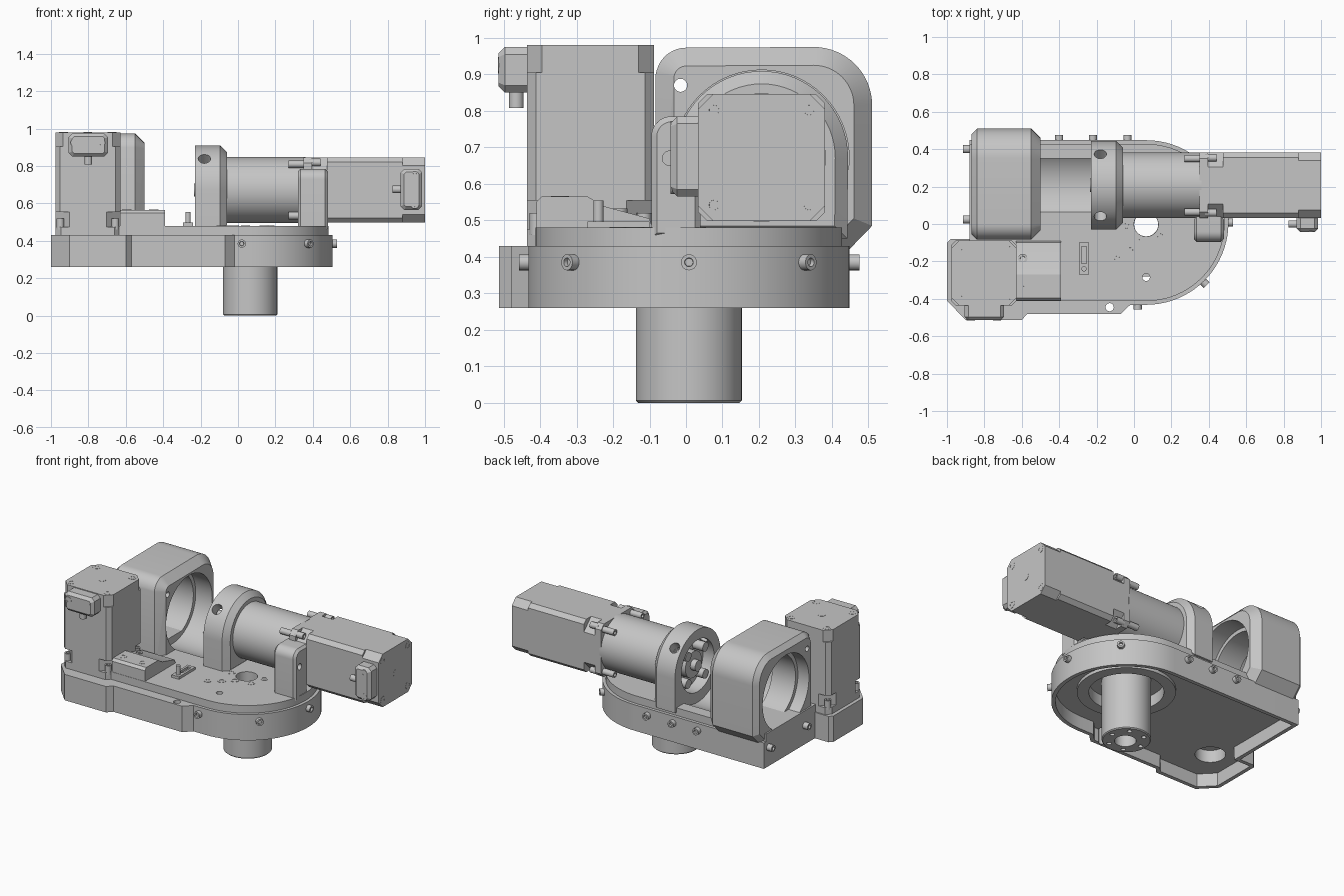
import bpy, bmesh, math
from mathutils import Vector

old = bpy.data.objects.get("Cube")
if old:
    bpy.data.objects.remove(old, do_unlink=True)

grey = bpy.data.materials.new("machined_grey")
grey.use_nodes = True
grey.diffuse_color = (0.56, 0.56, 0.56, 1)
grey.node_tree.nodes["Principled BSDF"].inputs["Base Color"].default_value = (0.56, 0.56, 0.56, 1)

ORDER = {"X": lambda u, v, w: (w, u, v), "Y": lambda u, v, w: (u, w, v), "Z": lambda u, v, w: (u, v, w)}


def finish(bm, name):
    bmesh.ops.recalc_face_normals(bm, faces=bm.faces)
    mesh = bpy.data.meshes.new(name)
    bm.to_mesh(mesh)
    bm.free()
    mesh.materials.append(grey)
    ob = bpy.data.objects.new(name, mesh)
    bpy.context.collection.objects.link(ob)
    return ob


def inset_cap(bm, face, width, push):
    """Inset one face evenly, then push the inner face by a vector."""
    bmesh.ops.inset_region(bm, faces=[face], thickness=width, use_even_offset=True)
    bmesh.ops.translate(bm, verts=face.verts[:], vec=push)


def prism(name, pts, axis, a, b, ca=0, cb=0, pocket=None):
    """Extrude a 2D profile from a to b, with end chamfers ca, cb or a pocket (wall, depth) at a."""
    put = ORDER[axis]
    bm = bmesh.new()
    low = [bm.verts.new(put(u, v, a + ca)) for u, v in pts]
    high = [bm.verts.new(put(u, v, b - cb)) for u, v in pts]
    f0, f1 = bm.faces.new(low[::-1]), bm.faces.new(high)
    for i in range(len(pts)):
        j = (i + 1) % len(pts)
        bm.faces.new((low[i], low[j], high[j], high[i]))
    bmesh.ops.recalc_face_normals(bm, faces=bm.faces)
    if ca:
        inset_cap(bm, f0, ca, put(0, 0, -ca))
    if cb:
        inset_cap(bm, f1, cb, put(0, 0, cb))
    if pocket:
        inset_cap(bm, f0, pocket[0], (0, 0, 0))
        inset_cap(bm, f0, 0.001, put(0, 0, pocket[1]))
    return finish(bm, name)


def rect(u0, u1, v0, v1, c=0):
    """Rectangle with cut corners."""
    if not c:
        return [(u0, v0), (u1, v0), (u1, v1), (u0, v1)]
    return [(u0 + c, v0), (u1 - c, v0), (u1, v0 + c), (u1, v1 - c),
            (u1 - c, v1), (u0 + c, v1), (u0, v1 - c), (u0, v0 + c)]


def arc(u, v, r, a0, a1, n=24):
    angles = [math.radians(a0 + (a1 - a0) * i / n) for i in range(n + 1)]
    return [(u + r * math.cos(t), v + r * math.sin(t)) for t in angles]


def cyl(name, axis, u, v, r, a, b, n=48, ca=0, cb=0):
    return prism(name, arc(u, v, r, 0, 360, n)[:-1], axis, a, b, ca, cb)


def screw(name, pos, direction, r=0.022, length=0.05):
    """Socket head screw whose head starts at pos and points along direction."""
    bm = bmesh.new()
    bmesh.ops.create_cone(bm, cap_ends=True, segments=18, radius1=r, radius2=r, depth=length)
    top = max(bm.faces, key=lambda f: f.calc_center_median().z)
    inset_cap(bm, top, r * 0.45, (0, 0, 0))
    inset_cap(bm, top, r * 0.05, (0, 0, -0.012))
    ob = finish(bm, name)
    d = Vector(direction).normalized()
    ob.rotation_euler = d.to_track_quat("Z", "Y").to_euler()
    ob.location = Vector(pos) + d * length / 2
    return ob


def cut(ob, *cutters):
    for c in cutters:
        c.hide_render = True
        m = ob.modifiers.new("cut", "BOOLEAN")
        m.object, m.operation, m.solver = c, "DIFFERENCE", "EXACT"
        bpy.context.view_layer.objects.active = ob
        bpy.ops.object.modifier_apply(modifier=m.name)
        bpy.data.objects.remove(c, do_unlink=True)


AY, AZ = 0.207, 0.672      # horizontal motor axis
SX, SY = 0.065, 0.008      # output shaft axis
MX, MY = -0.803, -0.262    # upright motor axis

# Hollow base with rounded end and stepped front
outline = arc(SX, SY, 0.44, -90, 90, 40) + [(-0.88, 0.448), (-0.88, -0.08), (-0.98, -0.08), (-1, -0.1),
    (-1, -0.41), (-0.9, -0.513), (-0.6, -0.513), (-0.57, -0.48), (-0.07, -0.48), (-0.02, -0.432)]
base = prism("base_tray", outline, "Z", 0.26, 0.43, pocket=(0.025, 0.085))
deck = prism("deck_plate", arc(SX, SY, 0.42, -90, 90, 40) + [(-0.88, 0.428), (-0.88, -0.412)], "Z", 0.425, 0.48)
for part in (base, deck):
    cut(part, cyl("center_cutter", "Z", SX, SY - 0.01, 0.065, 0.2, 0.6),
        cyl("pin_cutter", "Z", 0.065, -0.285, 0.02, 0.2, 0.6, 20))
cut(base, cyl("mount_cutter", "Z", -0.13, -0.445, 0.022, 0.2, 0.6, 20),
    cyl("motor_pocket_cutter", "Z", MX, MY, 0.09, 0.2, 0.425),
    cyl("bearing_cutter", "Z", SX, SY, 0.22, 0.2, 0.4, 64))

# Output shaft and bearing ring under the base
shaft = cyl("output_shaft", "Z", SX, SY, 0.145, 0, 0.41, 64, ca=0.006)
cut(shaft, cyl("shaft_bore", "Z", SX, SY - 0.01, 0.064, -0.1, 0.6))
for u, v in arc(SX, SY, 0.108, 0, 360, 6)[:-1]:
    cut(shaft, cyl("bolt_bore", "Z", u, v, 0.014, -0.1, 0.05, 16))
ring = cyl("bearing_ring", "Z", SX, SY, 0.29, 0.325, 0.36, 64)
cut(ring, cyl("ring_bore", "Z", SX, SY, 0.22, 0.3, 0.4, 64))

# Large bored support on the end
profile = [(-0.083, 0.36), (-0.083, 0.9)] + arc(0.0, 0.89, 0.083, 165, 90, 8) + \
    arc(0.35, 0.815, 0.16, 90, 0, 16) + [(0.51, 0.485), (0.447, 0.42), (0.44, 0.36)]
support = prism("bored_support", profile, "X", -0.87, -0.5, 0.03, 0.05)
cut(support, cyl("bore", "X", AY, AZ, 0.215, -1, -0.4, 64), cyl("bore_outer", "X", AY, AZ, 0.24, -1, -0.79, 64),
    cyl("bore_inner", "X", AY, AZ, 0.24, -0.62, -0.4, 64), cyl("side_hole", "X", -0.015, 0.87, 0.018, -1, -0.4, 20))
cut(deck, cyl("trough_cutter", "X", AY, AZ, 0.24, -0.62, -0.23, 64))

# Arched collar holding the gearhead, with two angled bolt holes
arch = [(-0.028, 0.45)] + arc(AY, AZ, 0.237, 180, 0, 32) + [(0.442, 0.45)]
collar = prism("gearhead_collar", arch, "X", -0.23, -0.06, 0, 0.035)
cut(collar, cyl("collar_recess", "X", AY, AZ, 0.17, -0.3, -0.15))
for s in (-1, 1):
    drill = cyl("angled_drill", "Z", 0, 0, 0.033, 0.1, 0.3, 24)
    drill.location = (-0.18, AY, AZ)
    drill.rotation_euler.x = s * math.radians(45)
    cut(collar, drill)
cyl("collar_hub", "X", AY, AZ, 0.085, -0.2, -0.14)
cyl("drive_pin", "X", AY, AZ, 0.035, -0.235, -0.19, 24)
for u, v in arc(AY, AZ, 0.125, 45, 405, 4)[:-1]:
    cyl("collar_lug", "X", u, v, 0.03, -0.225, -0.14, 20)

# Gearhead and both motors
cyl("gearhead", "X", AY, AZ, 0.176, -0.15, 0.36, 64)


def motor(name, axis, u, v, start, cap, end):
    """Square motor: mounting flange, neck with cut corners and bolts, body and end cap."""
    def section(part, h, c, a, b):
        prism(name + part, rect(u - h, u + h, v - h, v + h, c), axis, a, b)
    section("_flange", 0.174, 0.03, start, start + 0.045)
    section("_neck", 0.174, 0.075, start + 0.04, start + 0.13)
    section("_body", 0.174, 0.025, start + 0.125, cap)
    section("_cap", 0.174, 0.042, cap, end)
    cyl(name + "_center_disc", axis, u, v, 0.022, end - 0.01, end + 0.001, 24)
    for su in (-1, 1):
        for sv in (-1, 1):
            screw(name + "_cap_screw", ORDER[axis](u + su * 0.13, v + sv * 0.13, end - 0.02),
                  ORDER[axis](0, 0, 1), 0.025, 0.021)
            screw(name + "_neck_bolt", ORDER[axis](u + su * 0.147, v + sv * 0.147, start + 0.03),
                  ORDER[axis](0, 0, 1), 0.02, 0.06)


motor("drive_motor", "X", AY, AZ, 0.35, 0.88, 0.999)
motor("upright_motor", "Z", MX, MY, 0.43, 0.905, 0.98)
for su in (-1, 1):
    for sv in (-1, 1):
        screw("gearhead_bolt", (0.36, AY + su * 0.143, AZ + sv * 0.138), (-1, 0, 0), 0.02, 0.09)

# Cable connectors on the motors
prism("upright_connector", rect(-0.905, -0.695, 0.85, 0.975, 0.02), "Y", -0.514, -0.42, 0.018)
cyl("upright_plug", "Z", -0.8, -0.465, 0.02, 0.808, 0.87, 20)
prism("drive_connector", rect(0.87, 0.985, 0.565, 0.785, 0.02), "Y", -0.042, 0.05, 0.018)
cyl("drive_plug", "X", 0.0, 0.675, 0.02, 0.825, 0.89, 20)
for s in (-1, 1):
    screw("upright_connector_screw", (MX + s * 0.07, -0.501, 0.925), (0, -1, 0), 0.022, 0.014)
    screw("drive_connector_screw", (0.945, -0.029, AZ + s * 0.078), (0, -1, 0), 0.022, 0.014)

# Small rounded post beside the motor
post = prism("side_post", [(-0.095, 0.45)] + arc(-0.04, 0.73, 0.055, 180, 90, 8) + [(0.04, 0.785), (0.04, 0.45)],
             "X", 0.32, 0.48, 0.015, 0.015)
cut(post, cyl("post_hole", "X", -0.045, 0.67, 0.02, 0.4, 0.6, 20))

# Sloped cable cover and clip on the deck
prism("cable_cover", [(-0.41, 0.46), (-0.41, 0.55), (-0.395, 0.566), (-0.27, 0.566), (-0.23, 0.54),
                      (-0.1, 0.505), (-0.085, 0.46)], "X", -0.63, -0.39)
clip = prism("deck_clip", rect(-0.295, -0.24, -0.27, -0.1), "Z", 0.47, 0.497)
cut(clip, prism("clip_slot", rect(-0.28, -0.255, -0.21, -0.12), "Z", 0.482, 0.6))
cyl("clip_pin", "Z", -0.267, -0.24, 0.014, 0.48, 0.555, 16)

# Screws set into the deck and cover, and around the base wall
for x, y in ((-0.04, -0.01), (0.14, -0.065), (0.17, 0.03), (-0.02, -0.14), (-0.09, -0.185), (0.04, -0.09)):
    screw("deck_screw", (x, y, 0.457), (0, 0, 1), 0.025, 0.025)
for x, y, z in ((-0.595, -0.345, 0.542), (-0.45, -0.345, 0.542), (-0.595, -0.185, 0.508)):
    screw("cover_screw", (x, y, z), (0, 0, 1), 0.025, 0.025)
for a in (-90, -46, 0, 46):
    d = Vector((math.cos(math.radians(a)), math.sin(math.radians(a)), 0))
    screw("wall_screw", Vector((SX - 0.045 * (a == -90), SY, 0.385)) + d * 0.415, d)
for x in (-0.4, -0.22, -0.035):
    screw("wall_screw", (x, 0.425, 0.385), (0, 1, 0))
for y in (0.4, 0.025):
    screw("wall_screw", (-0.865, y, 0.385), (-1, 0, 0))

# Smooth the round surfaces, keep machined edges crisp
bpy.ops.object.select_all(action="DESELECT")
for ob in bpy.context.scene.objects:
    if ob.type == "MESH" and ob.data.materials and ob.data.materials[0] == grey:
        ob.select_set(True)
        bpy.context.view_layer.objects.active = ob
bpy.ops.object.shade_smooth_by_angle(angle=math.radians(25))
